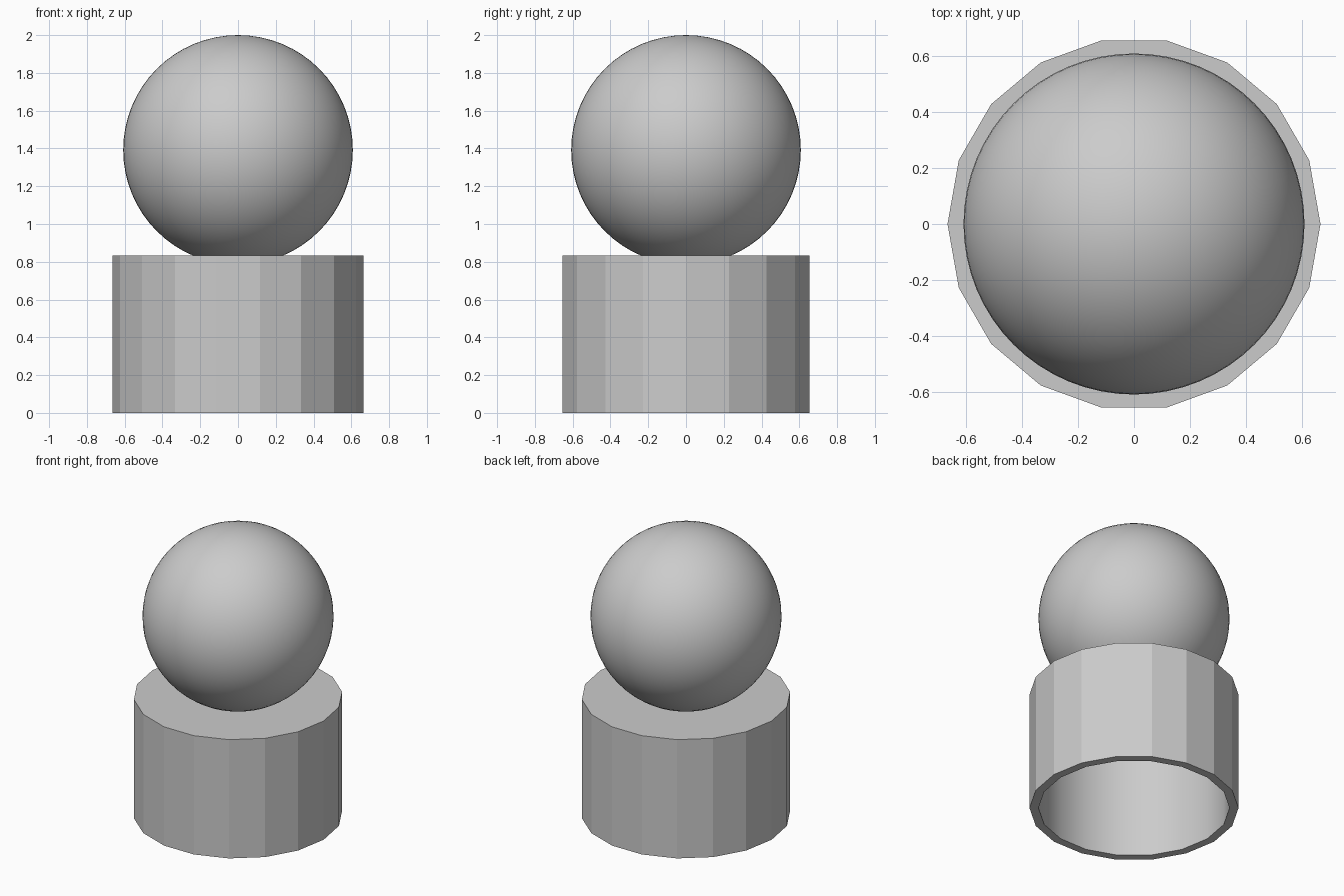
import bpy, bmesh, math

if "Cube" in bpy.data.objects:
    bpy.data.objects.remove(bpy.data.objects["Cube"])

grey = bpy.data.materials.new("light_grey")
grey.diffuse_color = (0.6, 0.6, 0.6, 1)
grey.use_nodes = True
grey.node_tree.nodes["Principled BSDF"].inputs["Base Color"].default_value = grey.diffuse_color

SIDES = 18
R_OUT, R_IN = 0.665, 0.608
HEIGHT, CEILING = 0.834, 0.777


def ring(bm, radius, z):
    return [bm.verts.new((radius * math.cos(2 * math.pi * i / SIDES),
                          radius * math.sin(2 * math.pi * i / SIDES), z))
            for i in range(SIDES)]


# Base: faceted cup turned upside down, open at the bottom, smooth inside
bm = bmesh.new()
profile = [(R_OUT, HEIGHT), (R_OUT, 0), (R_IN, 0), (R_IN, CEILING)]
rings = [ring(bm, r, z) for r, z in profile]
for k in range(3):
    a, b = rings[k], rings[k + 1]
    for i in range(SIDES):
        j = (i + 1) % SIDES
        face = bm.faces.new((a[i], b[i], b[j], a[j]))
        face.smooth = (k == 2)
bm.faces.new(rings[0])
bm.faces.new(rings[3][::-1])
bmesh.ops.recalc_face_normals(bm, faces=bm.faces)
mesh = bpy.data.meshes.new("base")
bm.to_mesh(mesh)
bm.free()
mesh.materials.append(grey)
base = bpy.data.objects.new("base", mesh)
bpy.context.collection.objects.link(base)
bpy.context.view_layer.objects.active = base
base.select_set(True)
bpy.ops.object.shade_smooth_by_angle(angle=math.radians(30), keep_sharp_edges=True)
for p in mesh.polygons:  # outer walls and caps stay flat
    c = p.center
    p.use_smooth = math.hypot(c.x, c.y) < R_IN and 0.1 < c.z < CEILING - 0.1

# Ball resting on the base, sunk slightly into its top
bpy.ops.mesh.primitive_uv_sphere_add(segments=64, ring_count=32, radius=0.608,
                                     location=(0, 0, 1.392))
ball = bpy.context.object
ball.name = "ball"
ball.data.materials.append(grey)
bpy.ops.object.shade_smooth()
